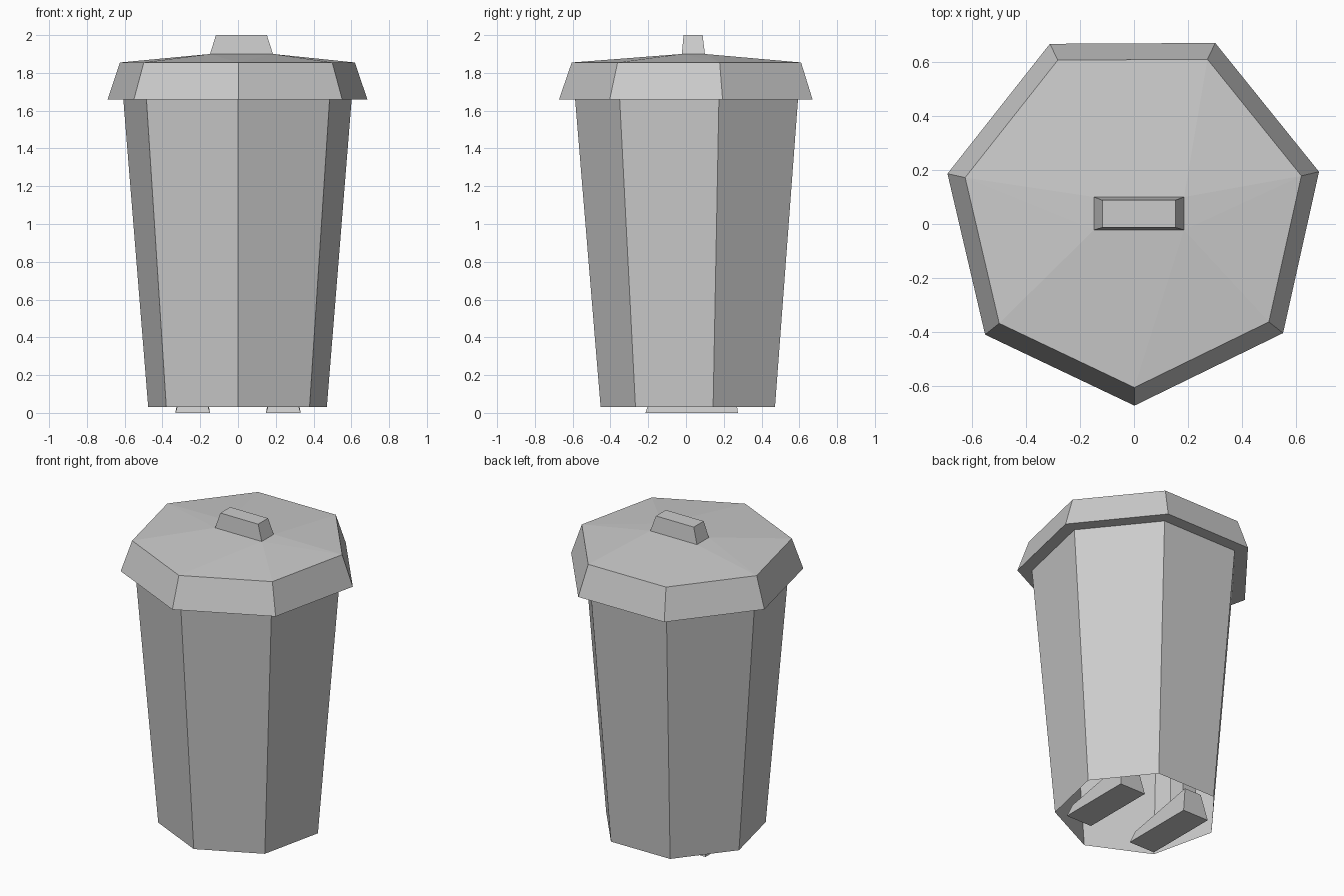
import bpy, bmesh, math

if "Cube" in bpy.data.objects:
    bpy.data.objects.remove(bpy.data.objects["Cube"])

grey = bpy.data.materials.new("plain grey")
grey.diffuse_color = (0.6, 0.6, 0.6, 1)
grey.use_nodes = True
grey.node_tree.nodes["Principled BSDF"].inputs["Base Color"].default_value = grey.diffuse_color
CY = 0.033


def ring(r, z):
    """Seven-sided loop with one corner at the front."""
    a = [math.radians(-89.7 + k * 360 / 7) for k in range(7)]
    return [(r * math.cos(t) - 0.002, CY + r * math.sin(t), z) for t in a]


def rect(x0, x1, y0, y1, z):
    return [(x0, y0, z), (x1, y0, z), (x1, y1, z), (x0, y1, z)]


def finish(name, bm):
    me = bpy.data.meshes.new(name)
    bm.to_mesh(me)
    bm.free()
    me.materials.append(grey)
    ob = bpy.data.objects.new(name, me)
    bpy.context.collection.objects.link(ob)
    return ob


def loft(name, loops, bottom=False, top=False):
    """Join matching loops, listed from the bottom up, with optional ends."""
    bm = bmesh.new()
    vs = [[bm.verts.new(p) for p in loop] for loop in loops]
    n = len(vs[0])
    for a, b in zip(vs, vs[1:]):
        for i in range(n):
            j = (i + 1) % n
            bm.faces.new((a[i], a[j], b[j], b[i]))
    if bottom:
        bm.faces.new(vs[0][::-1])
    if top:
        bm.faces.new(vs[-1])
    return finish(name, bm)


# Tapered bin, open underneath
loft("bin_body", [ring(0.485, 0.03), ring(0.62, 1.66)])

# Lid skirt with its flat overhanging underside
loft("lid_skirt", [ring(0.62, 1.66), ring(0.705, 1.66), ring(0.638, 1.855)])

# Shallow faceted lid top, rising from seven sides to the handle base
handle_base = rect(-0.148, 0.185, -0.022, 0.10, 1.90)
bm = bmesh.new()
for p in ring(0.638, 1.855) + handle_base:
    bm.verts.new(p)
bmesh.ops.convex_hull(bm, input=bm.verts[:])
bm.normal_update()
flat = [f for f in bm.faces if abs(f.normal.z) > 0.9999]
bmesh.ops.delete(bm, geom=flat, context="FACES_ONLY")
finish("lid_top", bm)

# Handle
loft("handle", [handle_base, rect(-0.117, 0.153, -0.013, 0.088, 2.0)], top=True)

# Shoes and legs hidden inside the bin
for side, s in (("left", -1), ("right", 1)):
    x = 0.24 * s
    sole = rect(x - 0.092, x + 0.092, -0.215, 0.275, 0)
    upper = [(x - 0.07, -0.19, 0.07), (x + 0.07, -0.19, 0.07),
             (x + 0.06, 0.25, 0.17), (x - 0.06, 0.25, 0.17)]
    loft(side + "_shoe", [sole, upper], bottom=True, top=True)
    loft(side + "_leg", [rect(x - 0.05, x + 0.05, 0.10, 0.22, 0.12),
                         rect(x - 0.05, x + 0.05, 0.10, 0.22, 0.60)], top=True)
